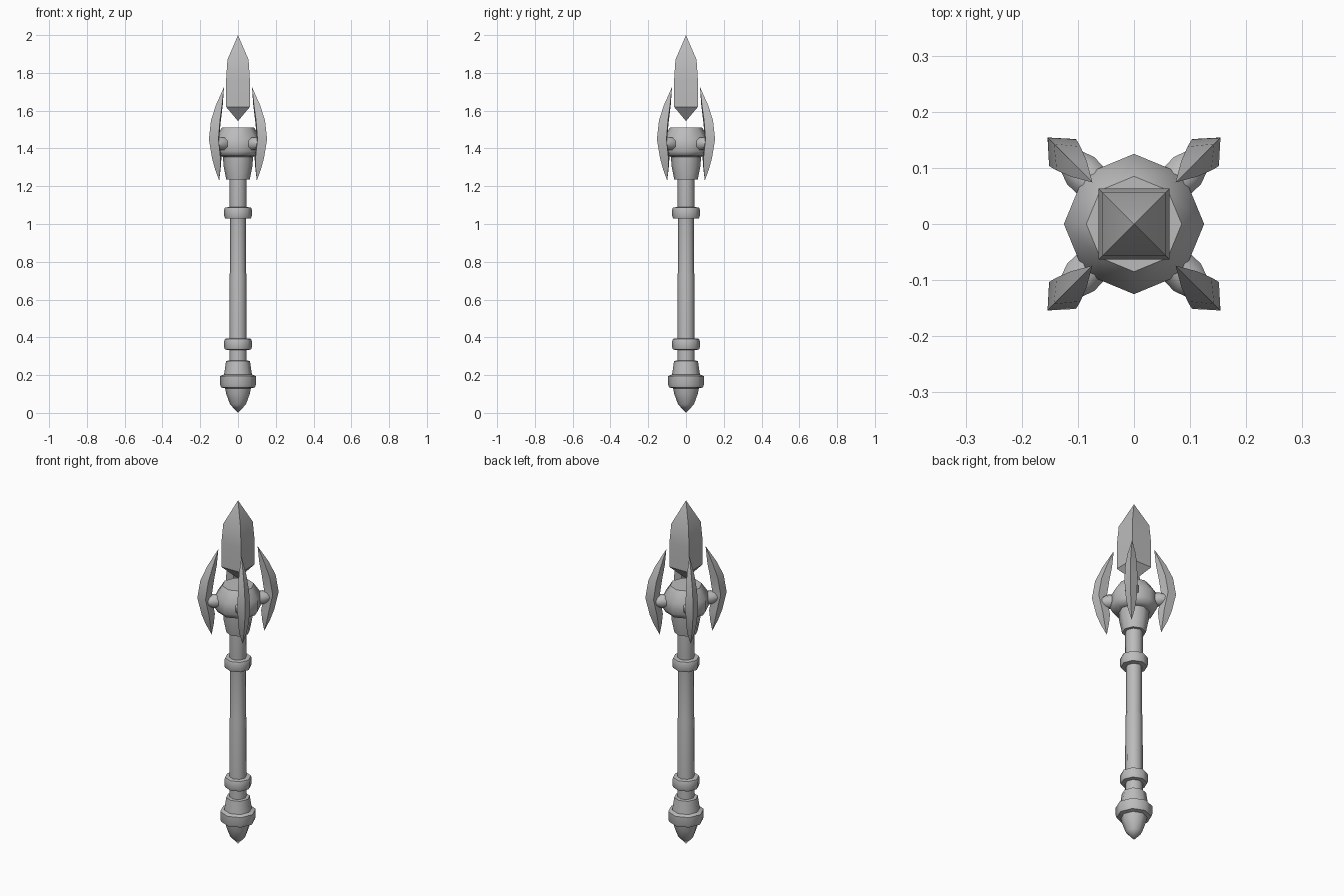
import bpy, bmesh
from math import sin, cos, pi, radians

cube = bpy.data.objects.get("Cube")
if cube:
    bpy.data.objects.remove(cube)

grey = bpy.data.materials.new("plain grey")
grey.use_nodes = True
grey.diffuse_color = (0.5, 0.5, 0.5, 1)
grey.node_tree.nodes["Principled BSDF"].inputs["Base Color"].default_value = (0.5, 0.5, 0.5, 1)


def loft(name, rings, smooth=55, turn=0.0):
    """Skin a list of point rings; a ring of one point closes to a tip."""
    bm = bmesh.new()
    loops = [[bm.verts.new(p) for p in ring] for ring in rings]
    for a, b in zip(loops, loops[1:]):
        n = max(len(a), len(b))
        for i in range(n):
            j = (i + 1) % n
            if len(a) == 1:
                bm.faces.new((a[0], b[j], b[i]))
            elif len(b) == 1:
                bm.faces.new((a[i], a[j], b[0]))
            else:
                bm.faces.new((a[i], a[j], b[j], b[i]))
    for end in (loops[0], loops[-1]):
        if len(end) > 1:
            bm.faces.new(end)
    bmesh.ops.recalc_face_normals(bm, faces=bm.faces)
    mesh = bpy.data.meshes.new(name)
    bm.to_mesh(mesh)
    bm.free()
    obj = bpy.data.objects.new(name, mesh)
    bpy.context.collection.objects.link(obj)
    mesh.materials.append(grey)
    obj.rotation_euler.z = turn
    bpy.ops.object.select_all(action='DESELECT')
    obj.select_set(True)
    bpy.context.view_layer.objects.active = obj
    bpy.ops.object.shade_smooth_by_angle(angle=radians(smooth))
    return obj


def lathe(name, profile, sides=8, start=0.0, smooth=55):
    """Turn (radius, height) pairs around the z axis."""
    rings = []
    for r, z in profile:
        if r == 0:
            rings.append([(0, 0, z)])
        else:
            angles = [start + 2 * pi * i / sides for i in range(sides)]
            rings.append([(r * cos(a), r * sin(a), z) for a in angles])
    return loft(name, rings, smooth)


# Handle
lathe("shaft", [(0.046, 0.25), (0.045, 0.73), (0.042, 0.75), (0.042, 1.05), (0.046, 1.09), (0.046, 1.26)])
for name, z in (("lower_collar", 0.335), ("upper_collar", 1.03)):
    lathe(name, [(0.045, z - 0.002), (0.069, z), (0.073, z + 0.012),
                 (0.073, z + 0.045), (0.069, z + 0.057), (0.045, z + 0.06)])

# Pommel
lathe("pommel", [(0, 0), (0.042, 0.045), (0.062, 0.1), (0.068, 0.13), (0.09, 0.135),
                 (0.095, 0.15), (0.095, 0.195), (0.074, 0.203), (0.063, 0.275), (0.04, 0.278)])

# Head that carries the claws
lathe("head_base", [(0.055, 1.235), (0.062, 1.235), (0.077, 1.31), (0.08, 1.37)])
lathe("head", [(0.075, 1.355), (0.11, 1.36), (0.125, 1.385), (0.125, 1.45), (0.085, 1.51)])

# Floating crystal, square in section
s = 2 ** 0.5
lathe("crystal", [(0, 1.545), (0.063 * s, 1.62), (0.063 * s, 1.76), (0.056 * s, 1.87), (0, 2)],
      sides=4, start=pi / 4, smooth=40)

# Claws: height, inner radius, outer radius, half width
sections = [(1.29, 0.13, 0.172, 0.018), (1.35, 0.124, 0.195, 0.028), (1.45, 0.142, 0.218, 0.034),
            (1.55, 0.128, 0.202, 0.03), (1.63, 0.114, 0.165, 0.02)]
claw_rings = [[(0.141, 0, 1.23)]]
for z, inner, outer, half in sections:
    mid = (inner + outer) / 2
    claw_rings.append([(outer, 0, z), (mid, half, z), (inner, 0, z), (mid, -half, z)])
claw_rings.append([(0.105, 0, 1.725)])

# Stubs joining claws to the head
stub_rings = [[(x, r * cos(i * pi / 4 + pi / 8), 1.425 + r * sin(i * pi / 4 + pi / 8)) for i in range(8)]
              for x, r in ((0.085, 0.036), (0.135, 0.037), (0.165, 0.025))]

for side, angle in (("back_left", 45), ("back_right", 135), ("front_right", 225), ("front_left", 315)):
    loft(side + "_claw", claw_rings, 60, radians(angle))
    loft(side + "_stub", stub_rings, 55, radians(angle))
